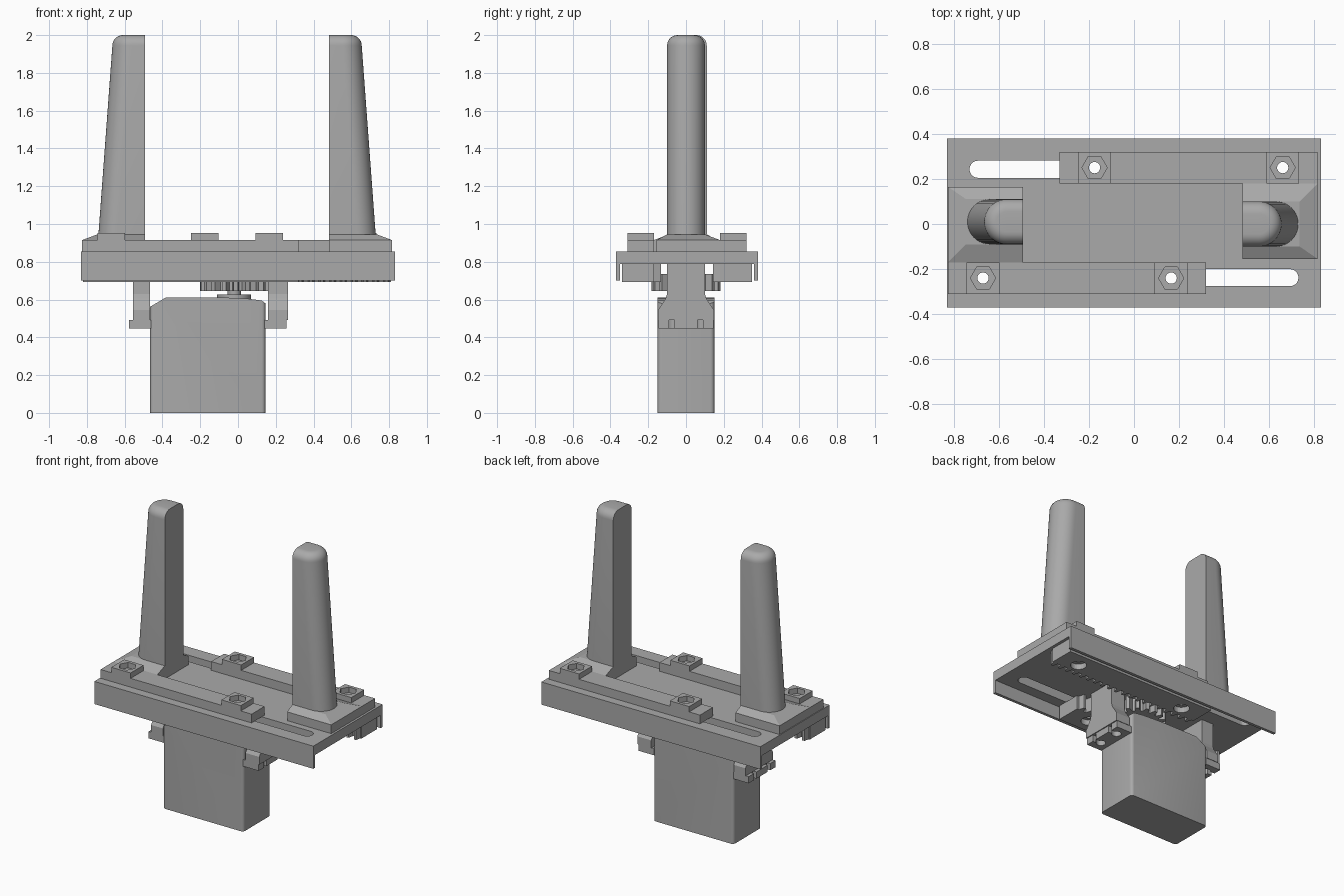
import bpy, bmesh, math
from mathutils import Matrix, Vector

cube = bpy.data.objects.get("Cube")
if cube:
    bpy.data.objects.remove(cube, do_unlink=True)

grey = bpy.data.materials.new("plain_grey")
grey.use_nodes = True
COLOUR = (0.4, 0.4, 0.4, 1)
grey.diffuse_color = COLOUR
grey.node_tree.nodes["Principled BSDF"].inputs["Base Color"].default_value = COLOUR


def finish(name, bm):
    bmesh.ops.recalc_face_normals(bm, faces=bm.faces[:])
    mesh = bpy.data.meshes.new(name)
    bm.to_mesh(mesh)
    bm.free()
    mesh.materials.append(grey)
    obj = bpy.data.objects.new(name, mesh)
    bpy.context.scene.collection.objects.link(obj)
    return obj


def loft(name, rings):
    """Skin matching closed rings of points and cap both ends."""
    bm = bmesh.new()
    rows = [[bm.verts.new(p) for p in ring] for ring in rings]
    n = len(rows[0])
    for a, b in zip(rows, rows[1:]):
        for i in range(n):
            j = (i + 1) % n
            bm.faces.new((a[i], a[j], b[j], b[i]))
    bm.faces.new(rows[0])
    bm.faces.new(rows[-1])
    return finish(name, bm)


def prism(name, outline, lo, hi, axis="z"):
    place = {"x": lambda p, h: (h, p[0], p[1]),
             "y": lambda p, h: (p[0], h, p[1]),
             "z": lambda p, h: (p[0], p[1], h)}[axis]
    return loft(name, [[place(p, h) for p in outline] for h in (lo, hi)])


def rect(x0, x1, y0, y1):
    return [(x0, y0), (x1, y0), (x1, y1), (x0, y1)]


def box(name, x0, x1, y0, y1, z0, z1):
    return prism(name, rect(x0, x1, y0, y1), z0, z1)


def circle(x, y, r, n=24):
    return [(x + r * math.cos(math.tau * i / n), y + r * math.sin(math.tau * i / n))
            for i in range(n)]


def slot(x0, x1, y, r, n=10):
    arc = [math.pi * (i / n - 0.5) for i in range(n + 1)]
    return ([(x1 - r + r * math.cos(a), y + r * math.sin(a)) for a in arc] +
            [(x0 + r - r * math.cos(a), y - r * math.sin(a)) for a in arc])


def cut(obj, *cutters):
    for c in cutters:
        mod = obj.modifiers.new("cut", "BOOLEAN")
        mod.operation, mod.solver, mod.object = "DIFFERENCE", "EXACT", c
        bpy.context.view_layer.objects.active = obj
        bpy.ops.object.modifier_apply(modifier=mod.name)
        bpy.data.objects.remove(c, do_unlink=True)


def smooth(obj):
    bpy.ops.object.select_all(action="DESELECT")
    obj.select_set(True)
    bpy.context.view_layer.objects.active = obj
    bpy.ops.object.shade_smooth_by_angle(angle=math.radians(35))


# Base plate: slab with hanging long edges and two guide slots
plate = prism("base_plate", [(-0.37, 0.70), (-0.35, 0.70), (-0.35, 0.788), (0.36, 0.788),
                             (0.36, 0.70), (0.38, 0.70), (0.38, 0.855), (-0.37, 0.855)],
              -0.83, 0.83, "x")
cut(plate, *[prism("slot_cutter", slot(-0.73, 0.73, y, 0.038), 0.6, 1) for y in (-0.238, 0.243)])

# Left slider: everything here is copied half a turn round for the right side
BOLTS = [(-0.175, 0.25), (0.66, 0.25)]
slider = []

bar = box("slider_bar", -0.33, 0.815, 0.18, 0.32, 0.855, 0.915)
cut(bar, *[prism("bolt_cutter", circle(x, y, 0.025), 0.6, 1.1) for x, y in BOLTS])
slider.append(bar)

for i, (x, y) in enumerate(BOLTS):
    pad = box(f"nut_pad_{i + 1}", x - 0.073, x + 0.073, y - 0.07, y + 0.07, 0.915, 0.952)
    cut(pad, prism("nut_cutter", circle(x, y, 0.056, 6), 0.8, 1.1))
    slider.append(pad)

# Toothed rack under the plate
PITCH, START, COUNT = 0.057, -0.33, 20
outline = [(0.81, 0.35), (START, 0.35)]
for i in range(COUNT):
    x = START + i * PITCH
    outline += [(x, 0.18), (x + 0.016, 0.18), (x + 0.025, 0.143), (x + 0.041, 0.143),
                (x + 0.05, 0.18)]
outline.append((0.81, 0.18))
rack = prism("rack", outline, 0.692, 0.788)
for x, y in BOLTS:
    cut(rack, prism("bolt_cutter", circle(x, y, 0.025), 0.6, 1),
        prism("head_cutter", circle(x, y, 0.05), 0.6, 0.73))
slider.append(rack)

# Finger foot with sloped shoulders
foot = [(0.482, 0.815, -0.155, 0.18, 0.855), (0.482, 0.815, -0.155, 0.18, 0.915),
        (0.482, 0.735, -0.1, 0.1, 0.945)]
slider.append(loft("finger_foot", [[(x, y, z) for x, y in rect(*r)] for *r, z in foot]))


# Tapered finger: flat inner face, rounded outer side and rounded tip
def section(outer, half, z, n=20):
    arc = [math.pi * (i / n - 0.5) for i in range(n + 1)]
    pts = [(outer - half + half * math.cos(a), half * math.sin(a), z) for a in arc]
    return [(0.482, -half, z)] + pts + [(0.482, half, z)]


R = 0.055
rings = [section(0.73, 0.1, 0.93)]
for i in range(8):
    a = math.pi / 2 * i / 7
    inset = R * (1 - math.cos(a))
    rings.append(section(0.655 - inset, 0.1 - inset, 2 - R + R * math.sin(a)))
finger = loft("finger", rings)
smooth(finger)
slider.append(finger)

turn = Matrix.Translation(Vector((-0.01, 0.01, 0))) @ Matrix.Rotation(math.pi, 4, "Z")
for obj in slider:
    twin = obj.copy()
    twin.data = obj.data.copy()
    twin.data.transform(turn)
    twin.name = "right_" + obj.name
    obj.name = "left_" + obj.name
    bpy.context.scene.collection.objects.link(twin)

# Drive gear between the racks
CX, CY, TEETH = -0.02, 0.0, 18
gear_pts = []
for i in range(TEETH):
    for step, r in ((0, 0.145), (0.3, 0.145), (0.45, 0.182), (0.8, 0.182)):
        a = math.tau * (i + step) / TEETH
        gear_pts.append((CX + r * math.cos(a), CY + r * math.sin(a)))
prism("drive_gear", gear_pts, 0.645, 0.735)
smooth(prism("gear_shaft", circle(CX, CY, 0.035), 0.6, 0.65))
smooth(prism("shaft_collar", circle(CX, CY, 0.09), 0.59, 0.628))

# Motor case with a sloped lid and rounded upright corners
case = prism("motor_case", [(-0.465, 0), (0.145, 0), (0.145, 0.58), (0.125, 0.595), (0.05, 0.605),
                            (-0.1, 0.612), (-0.38, 0.612), (-0.465, 0.562)], -0.15, 0.15, "y")
bm = bmesh.new()
bm.from_mesh(case.data)
upright = [e for e in bm.edges
           if abs(e.verts[0].co.x - e.verts[1].co.x) < 0.001
           and abs(e.verts[0].co.y - e.verts[1].co.y) < 0.001]
bmesh.ops.bevel(bm, geom=upright, offset=0.02, segments=4, affect="EDGES", profile=0.5)
bm.to_mesh(case.data)
bm.free()
smooth(case)

# Motor ears with screw holes, and the flared posts that hold them
half = [(0.1, 0.79), (0.1, 0.63), (0.108, 0.605), (0.148, 0.545), (0.148, 0.492)]
post_pts = half + [(-y, z) for y, z in reversed(half)]
for side, ear_x, post_x, hole_x, edge_x in (
        ("right", (-0.577, -0.46), (-0.555, -0.466), -0.52, -0.6),
        ("left", (0.14, 0.258), (0.16, 0.265), 0.205, 0.28)):
    ear = box(f"{side}_motor_ear", *ear_x, -0.145, 0.145, 0.447, 0.493)
    for y in (-0.075, 0.075):
        x0, x1 = sorted((hole_x, edge_x))
        cut(ear, prism("hole_cutter", circle(hole_x, y, 0.03), 0.4, 0.6),
            box("gap_cutter", x0, x1, y - 0.014, y + 0.014, 0.4, 0.6))
    prism(f"{side}_motor_post", post_pts, *post_x, "x")
